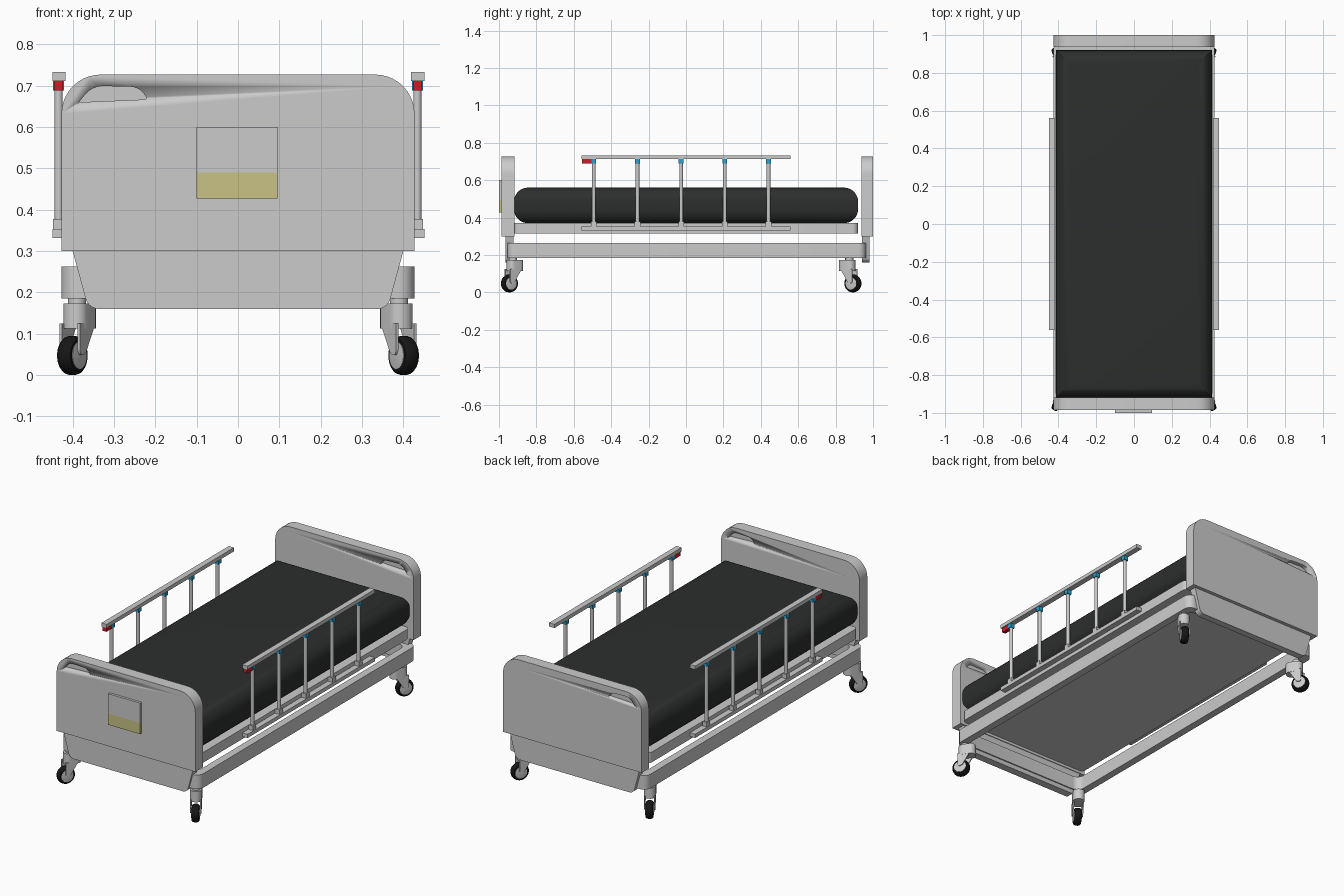
import bpy, bmesh, math
from mathutils import Matrix, Vector

if "Cube" in bpy.data.objects:
    bpy.data.objects.remove(bpy.data.objects["Cube"])


def material(name, rgb):
    m = bpy.data.materials.new(name)
    m.diffuse_color = (*rgb, 1)
    m.use_nodes = True
    m.node_tree.nodes["Principled BSDF"].inputs["Base Color"].default_value = m.diffuse_color
    return m


BLACK = material("black", (0.025, 0.028, 0.027))
RUBBER = material("rubber", (0.008, 0.008, 0.008))
BLUE = material("blue", (0.02, 0.36, 0.65))
RED = material("red", (0.65, 0.01, 0.02))
YELLOW = material("yellow", (0.58, 0.54, 0.23))


def loft(name, rings, mat=None, closed=False, matrix=Matrix()):
    """Skin equal-length rings of points; cap the ends unless closed."""
    bm = bmesh.new()
    vs = [[bm.verts.new(matrix @ Vector(p)) for p in r] for r in rings]
    n = len(vs[0])
    pairs = list(zip(vs, vs[1:])) + ([(vs[-1], vs[0])] if closed else [])
    for a, b in pairs:
        for i in range(n):
            bm.faces.new((a[i], a[(i + 1) % n], b[(i + 1) % n], b[i]))
    if not closed:
        bm.faces.new(vs[0])
        bm.faces.new(vs[-1])
    bmesh.ops.recalc_face_normals(bm, faces=bm.faces)
    me = bpy.data.meshes.new(name)
    bm.to_mesh(me)
    bm.free()
    ob = bpy.data.objects.new(name, me)
    bpy.context.collection.objects.link(ob)
    if mat:
        me.materials.append(mat)
    bpy.ops.object.select_all(action='DESELECT')
    bpy.context.view_layer.objects.active = ob
    ob.select_set(True)
    bpy.ops.object.shade_smooth_by_angle()
    return ob


def place(u, v, t, axis):
    return {'x': (t, u, v), 'y': (u, t, v), 'z': (u, v, t)}[axis]


def prism(name, pts, axis, t0, t1, mat=None, matrix=Matrix()):
    rings = [[place(u, v, t, axis) for u, v in pts] for t in (t0, t1)]
    return loft(name, rings, mat, matrix=matrix)


def rounded(corners, seg=8):
    """Polygon of (u, v, radius) corners turned into a rounded outline."""
    out = []
    for i, (u, v, r) in enumerate(corners):
        c = Vector((u, v))
        if r == 0:
            out.append((u, v))
            continue
        a = (Vector(corners[i - 1][:2]) - c).normalized() * r
        b = (Vector(corners[(i + 1) % len(corners)][:2]) - c).normalized() * r
        for k in range(seg + 1):
            t = math.pi / 2 * k / seg
            out.append(tuple(c + a * (1 - math.sin(t)) + b * (1 - math.cos(t))))
    return out


def rect(u0, u1, v0, v1, r=0):
    return rounded([(u0, v0, r), (u1, v0, r), (u1, v1, r), (u0, v1, r)])


def lathe(name, profile, axis, cu, cv, mat=None, matrix=Matrix(), n=24):
    """Stack of circles (radius, position) along an axis."""
    rings = [[place(cu + r * math.cos(k * math.tau / n), cv + r * math.sin(k * math.tau / n), t, axis)
              for k in range(n)] for r, t in profile]
    return loft(name, rings, mat, matrix=matrix)


# Mattress with rounded top and bottom edges
R = 0.075
rings = []
for z0, start in ((0.37 + R, -90), (0.56 - R, 0)):
    for k in range(9):
        a = math.radians(start + 90 * k / 8)
        d = R * (1 - math.cos(a))
        rings.append([(u, v, z0 + R * math.sin(a)) for u, v in rect(-0.413 + d, 0.413 - d, -0.92 + d, 0.92 - d)])
loft("mattress", rings, BLACK)

# Mattress deck and lower chassis ring
prism("mattress_deck", rect(-0.415, 0.415, -0.92, 0.92, 0.03), 'z', 0.315, 0.372)
outer = rect(-0.427, 0.427, -0.955, 0.962, 0.04)
inner = rect(-0.385, 0.385, -0.915, 0.922, 0.04)
loft("chassis_frame", [[(u, v, z) for u, v in o] for o, z in
                       ((outer, 0.185), (outer, 0.263), (inner, 0.263), (inner, 0.185))], closed=True)

# End boards with a hand recess on each face, plus tapered skirts
board = rounded([(-0.427, 0.30, 0), (0.427, 0.30, 0), (0.427, 0.727, 0.095), (-0.427, 0.727, 0.095)], 10)
skirt = rounded([(-0.40, 0.30, 0), (-0.362, 0.16, 0.025), (0.362, 0.16, 0.025), (0.40, 0.30, 0)])
grip = rounded([(-0.385, 0.66, 0.004), (-0.352, 0.70, 0.025), (-0.238, 0.697, 0.02), (-0.219, 0.667, 0.008)], 4)
for name, y_out, y_in, s in (("footboard", -0.986, -0.918, 1), ("headboard", 1.0, 0.937, -1)):
    ob = prism(name, board, 'y', y_out, y_in)
    prism(name + "_skirt", skirt, 'y', y_out + s * 0.02, y_in - s * 0.004)
    for side, y in ((1, y_out), (-1, y_in)):
        cut = prism("grip_cutter", [(u * side, v) for u, v in grip], 'y', y - 0.022, y + 0.022)
        cut.hide_render = True
        mod = ob.modifiers.new("grip", 'BOOLEAN')
        mod.operation = 'DIFFERENCE'
        mod.solver = 'EXACT'
        mod.object = cut
        bpy.context.view_layer.objects.active = ob
        bpy.ops.object.modifier_apply(modifier="grip")
        bpy.data.objects.remove(cut)

# Chart panel on the footboard
prism("chart_panel", rect(-0.10, 0.096, 0.49, 0.60), 'y', -1.0, -0.98)
prism("chart_panel_band", rect(-0.10, 0.096, 0.427, 0.49), 'y', -1.0, -0.98, YELLOW)

# Side rails
for s, side in ((-1, "left"), (1, "right")):
    x = s * 0.434
    prism(side + "_rail_top", rect(-0.56, 0.56, 0.712, 0.733), 'x', x - 0.015, x + 0.017)
    prism(side + "_rail_base", rect(-0.56, 0.56, 0.332, 0.353), 'x', x - 0.015, x + 0.017)
    prism(side + "_rail_latch", rect(-0.555, -0.495, 0.688, 0.712), 'x', x - 0.011, x + 0.011, RED)
    for i in range(5):
        y = -0.493 + i * 0.2335
        lathe(side + "_rail_post", [(0.010, 0.35), (0.010, 0.70)], 'z', x, y)
        prism(side + "_rail_collar", rect(x - 0.013, x + 0.013, y - 0.013, y + 0.013), 'z', 0.688, 0.713, BLUE)
        prism(side + "_rail_foot", rect(x - 0.013, x + 0.013, y - 0.015, y + 0.015), 'z', 0.35, 0.378)

# Swivel casters, each turned outward; local x is the trailing direction
fork = rounded([(-0.02, 0.125, 0), (0.028, 0.048, 0.012), (0.052, 0.048, 0.012), (0.052, 0.125, 0)])
for sx in (-1, 1):
    for sy, y in ((-1, -0.91), (1, 0.858)):
        yaw = math.atan2(sy * 0.86, sx * 0.52)
        M = Matrix.Translation((sx * 0.38, y, 0)) @ Matrix.Rotation(yaw, 4, 'Z')
        lathe("caster_stem", [(0.022, 0.16), (0.022, 0.19)], 'z', 0.018, 0, matrix=M)
        prism("caster_hood", rect(-0.04, 0.052, -0.03, 0.03, 0.028), 'z', 0.113, 0.173, matrix=M)
        for k in (-1, 1):
            prism("caster_fork", fork, 'y', k * 0.022, k * 0.029, matrix=M)
        lathe("caster_tire", [(0.034, -0.019), (0.040, -0.019), (0.045, -0.014), (0.0475, -0.006), (0.0475, 0.006),
                              (0.045, 0.014), (0.040, 0.019), (0.034, 0.019)], 'y', 0.04, 0.0475, RUBBER, M, 32)
        lathe("caster_hub", [(0.012, -0.0235), (0.033, -0.0205), (0.033, 0.0205), (0.012, 0.0235)],
              'y', 0.04, 0.0475, None, M)
